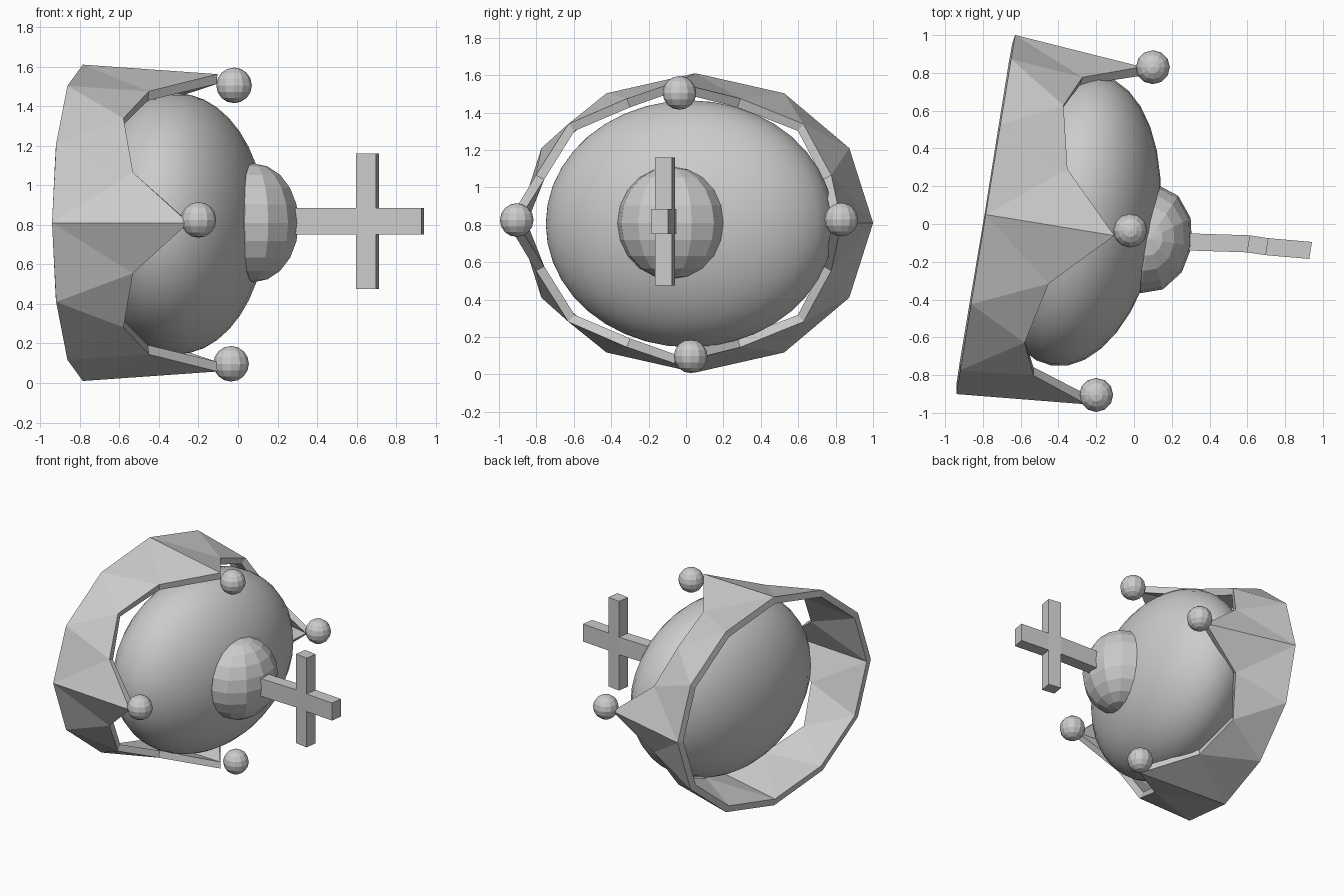
import bpy, bmesh, math
from mathutils import Matrix, Vector

if "Cube" in bpy.data.objects:
    bpy.data.objects.remove(bpy.data.objects["Cube"])

grey = bpy.data.materials.new("grey")
grey.diffuse_color = (0.6, 0.6, 0.6, 1)
grey.use_nodes = True
grey.node_tree.nodes["Principled BSDF"].inputs["Base Color"].default_value = grey.diffuse_color
TURN = Matrix.Rotation(math.radians(-9.3), 4, 'Z')


def finish(name, bm, matrix=Matrix()):
    mesh = bpy.data.meshes.new(name)
    bm.to_mesh(mesh)
    bm.free()
    mesh.materials.append(grey)
    ob = bpy.data.objects.new(name, mesh)
    ob.matrix_world = matrix
    bpy.context.collection.objects.link(ob)
    return ob


def ball(name, centre, radii, segments, rings, turn=Matrix(), smooth=False):
    bm = bmesh.new()
    bmesh.ops.create_uvsphere(bm, u_segments=segments, v_segments=rings, radius=1)
    bmesh.ops.scale(bm, vec=radii, verts=bm.verts)
    for f in bm.faces:
        f.smooth = smooth
    return finish(name, bm, Matrix.Translation(centre) @ turn)


# Crown band: 12-sided base, four points with three low notches between each
bm = bmesh.new()


def rim(angle, scale, axial):
    t = math.radians(angle)
    return bm.verts.new((axial, 0.963 * scale * math.cos(t), 0.80 * scale * math.sin(t)))


base = [rim(30 * i, 1, 0) for i in range(12)]
NOTCHES = ((0, 0.94, 0.69), (21, 0.89, 0.388), (45, 0.935, 0.313), (69, 0.89, 0.388))
top = [rim(90 * q + a, s, x) for q in range(4) for a, s, x in NOTCHES]
for q in range(4):
    b = [base[(3 * q + i) % 12] for i in range(4)]
    t = [top[(4 * q + i) % 16] for i in range(5)]
    for face in ((b[0], b[1], t[1]), (b[0], t[1], t[0]), (b[1], t[2], t[1]),
                 (b[1], b[2], t[2]), (b[2], t[3], t[2]),
                 (b[2], b[3], t[3]), (b[3], t[4], t[3])):
        bm.faces.new(face)
crown = finish("crown", bm, Matrix.Translation((-0.785, 0.05, 0.81)) @ TURN)
shell = crown.modifiers.new("thickness", 'SOLIDIFY')
shell.thickness = 0.05
shell.offset = -1

# Balls on the crown points
for side, centre in (("top", (-0.02, -0.035, 1.505)), ("bottom", (-0.035, 0.025, 0.097)),
                     ("front", (-0.2, -0.905, 0.825)), ("back", (0.1, 0.83, 0.828))):
    ball(side + "_crown_ball", centre, (0.09, 0.09, 0.09), 12, 8)

# Cushion inside the crown and the faceted dome on it
ball("cushion", (-0.31, 0.02, 0.805), (0.44, 0.78, 0.66), 32, 20, TURN, True)
ball("dome", (0.08, -0.08, 0.81), (0.23, 0.29, 0.30), 12, 10, TURN)

# Cross: slightly bent long bar with a vertical arm pulled out of its middle piece
bm = bmesh.new()
side = Vector((0.007, 0.045, 0))
LEVELS = (0.475, 0.75, 0.885, 1.16)
columns = []
for x, y in ((0.2, -0.092), (0.605, -0.105), (0.705, -0.12), (0.935, -0.14)):
    columns.append([[bm.verts.new(Vector((x, y, z)) + s * side) for s in (-1, 1)] for z in LEVELS])
CELLS = {(0, 1), (1, 0), (1, 1), (1, 2), (2, 1)}
for i, k in CELLS:
    p, n = columns[i], columns[i + 1]
    for s in (0, 1):
        bm.faces.new((p[k][s], n[k][s], n[k + 1][s], p[k + 1][s]))
    for di, dk, u, v in ((-1, 0, p[k], p[k + 1]), (1, 0, n[k], n[k + 1]),
                         (0, -1, p[k], n[k]), (0, 1, p[k + 1], n[k + 1])):
        if (i + di, k + dk) not in CELLS:
            bm.faces.new((u[0], v[0], v[1], u[1]))
bmesh.ops.delete(bm, geom=[v for v in bm.verts if not v.link_faces], context='VERTS')
bmesh.ops.recalc_face_normals(bm, faces=bm.faces)
finish("cross", bm)
